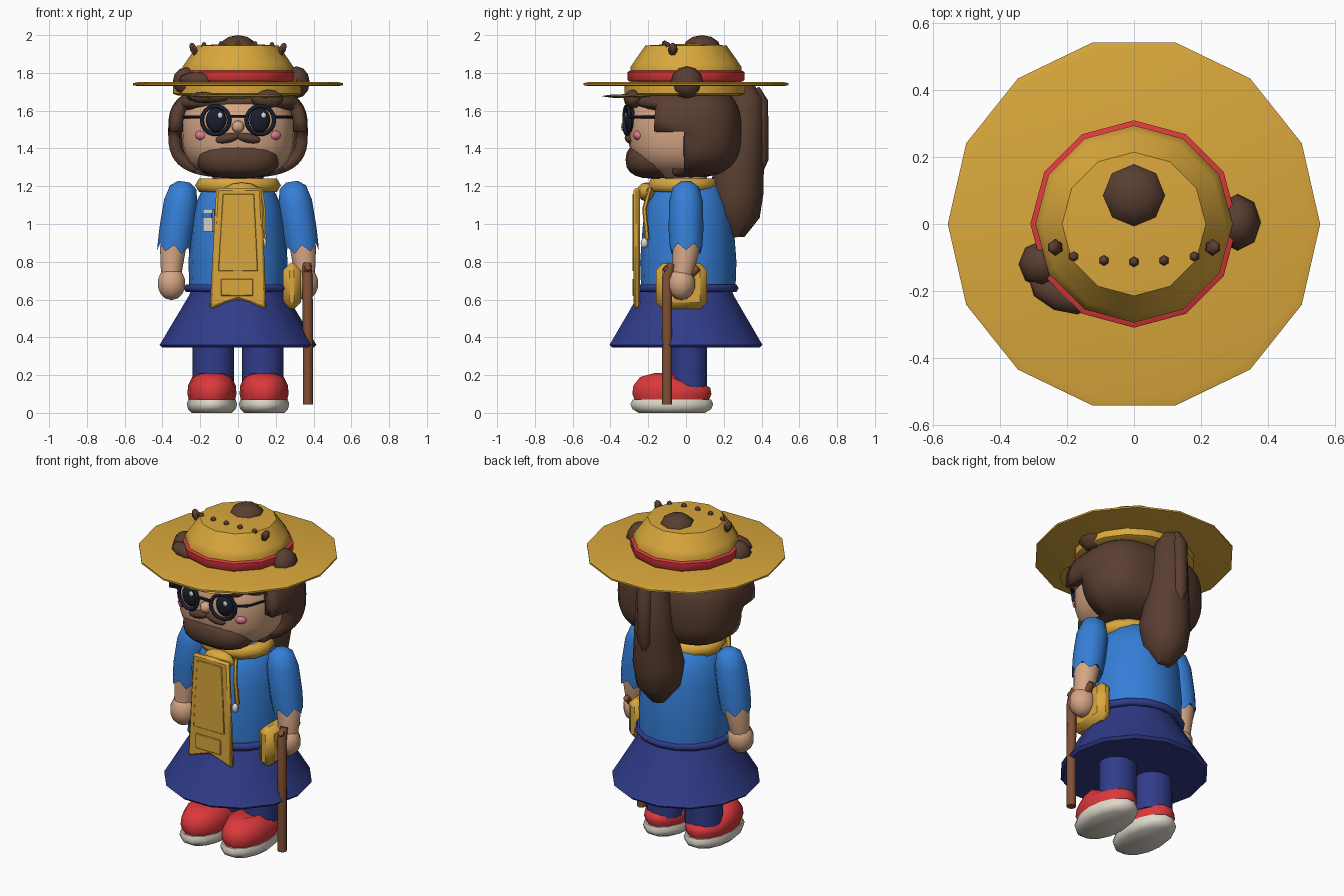
import bpy, bmesh, math
from math import sin, cos, pi, radians
from mathutils import Vector

cube = bpy.data.objects.get("Cube")
if cube:
    bpy.data.objects.remove(cube, do_unlink=True)


def material(name, rgb):
    m = bpy.data.materials.new(name)
    m.use_nodes = True
    m.diffuse_color = (*rgb, 1)
    m.node_tree.nodes["Principled BSDF"].inputs["Base Color"].default_value = (*rgb, 1)
    return m


GOLD = material("straw gold", (.70, .39, .045))
BROWN = material("hair brown", (.10, .048, .03))
RED = material("red", (.72, .04, .045))
SKIN = material("skin", (.66, .38, .23))
BLUE = material("shirt blue", (.035, .21, .68))
NAVY = material("navy", (.03, .045, .25))
WHITE = material("off white", (.74, .69, .60))
BLACK = material("dark ink", (.01, .013, .028))
PINK = material("cheek pink", (.75, .19, .26))
WOOD = material("wood", (.22, .08, .035))


def finish(name, bm, mat, loc=(0, 0, 0), rot=(0, 0, 0), angle=50):
    bmesh.ops.recalc_face_normals(bm, faces=bm.faces)
    me = bpy.data.meshes.new(name)
    bm.to_mesh(me)
    bm.free()
    ob = bpy.data.objects.new(name, me)
    bpy.context.collection.objects.link(ob)
    ob.location, ob.rotation_euler = loc, rot
    me.materials.append(mat)
    bpy.ops.object.select_all(action='DESELECT')
    ob.select_set(True)
    bpy.context.view_layer.objects.active = ob
    bpy.ops.object.shade_smooth_by_angle(angle=radians(angle))
    return ob


def rings_to_mesh(rings, bm):
    """Skin a list of vertex rings and cap both ends."""
    for a, b in zip(rings, rings[1:]):
        n = len(a)
        for i in range(n):
            bm.faces.new((a[i], a[(i + 1) % n], b[(i + 1) % n], b[i]))
    bm.faces.new(rings[0])
    bm.faces.new(rings[-1])


def lathe(name, profile, mat, n=12, sx=1, sy=1, loc=(0, 0, 0), rot=(0, 0, 0), zig=0, angle=50):
    """Turn (radius, height) pairs; zig makes the first ring a zigzag hem."""
    bm = bmesh.new()
    rings = []
    for k, (r, z) in enumerate(profile):
        rings.append([bm.verts.new((r * sx * cos(2 * pi * i / n), r * sy * sin(2 * pi * i / n),
                                    z + (zig * (i % 2) if k == 0 else 0))) for i in range(n)])
    rings_to_mesh(rings, bm)
    return finish(name, bm, mat, loc, rot, angle)


def ball(name, loc, size, mat, seg=12, rings=8, rot=(0, 0, 0), power=1):
    """Ellipsoid; a power below one makes it boxier."""
    bm = bmesh.new()
    bmesh.ops.create_uvsphere(bm, u_segments=seg, v_segments=rings, radius=1)
    for v in bm.verts:
        v.co = [math.copysign(abs(c) ** power, c) * s if abs(c) > 1e-5 else 0
                for c, s in zip(v.co, size)]
    return finish(name, bm, mat, loc, rot)


def tube(name, points, radii, mat, n=8):
    bm = bmesh.new()
    pts = [Vector(p) for p in points]
    rings = []
    for k, p in enumerate(pts):
        d = (pts[min(k + 1, len(pts) - 1)] - pts[max(k - 1, 0)]).normalized()
        side = d.cross(Vector((1, 0, 0)) if abs(d.x) < .8 else Vector((0, 0, 1))).normalized()
        up = d.cross(side)
        rings.append([bm.verts.new(p + radii[k] * (side * cos(2 * pi * i / n) + up * sin(2 * pi * i / n)))
                      for i in range(n)])
    rings_to_mesh(rings, bm)
    return finish(name, bm, mat)


def ring(name, loc, major, minor, mat, n=16, m=6, sy=1, rot=(0, 0, 0)):
    bpy.ops.mesh.primitive_torus_add(major_radius=major, minor_radius=minor, major_segments=n,
                                     minor_segments=m, location=loc, rotation=rot)
    ob = bpy.context.object
    ob.name, ob.scale.y = name, sy
    ob.data.materials.append(mat)
    bpy.ops.object.shade_smooth_by_angle(angle=radians(80))
    return ob


def slab(name, outline, depth, mat, loc=(0, 0, 0), rot=(0, 0, 0), bevel=0):
    """Extrude an x-z outline along y."""
    bm = bmesh.new()
    rings_to_mesh([[bm.verts.new((x, y, z)) for x, z in outline] for y in (-depth / 2, depth / 2)], bm)
    ob = finish(name, bm, mat, loc, rot, 20)
    if bevel:
        mod = ob.modifiers.new("bevel", 'BEVEL')
        mod.width, mod.segments = bevel, 1
    return ob


def rect(w, h):
    return [(-w / 2, -h / 2), (w / 2, -h / 2), (w / 2, h / 2), (-w / 2, h / 2)]


# Hat
lathe("hat_brim", [(.53, 1.73), (.557, 1.735), (.557, 1.745), (.53, 1.752)], GOLD, n=14, angle=30)
lathe("hat_crown", [(.29, 1.74), (.295, 1.83), (.275, 1.86), (.215, 1.945), (.09, 1.952)], GOLD)
lathe("hat_band", [(.30, 1.755), (.31, 1.765), (.31, 1.805), (.295, 1.812)], RED)
lathe("hat_lining", [(.32, 1.68), (.345, 1.69), (.345, 1.735)], GOLD, n=16, sy=.94)
ball("cap_visor", (0, -.26, 1.677), (.28, .19, .012), GOLD, seg=16, rings=4)
ball("hat_top_button", (0, .085, 1.93), (.10, .10, .07), BROWN, seg=8, rings=6)
for i in range(-2, 3):
    ball("hat_seed", (i * .09, -.113 + .004 * i * i, 1.95 - .002 * i * i), (.016, .016, .022), BROWN, 6, 4)

# Head, hair and beard
ball("head", (0, -.02, 1.49), (.30, .285, .25), SKIN, 24, 16, power=.75)
lathe("neck", [(.11, 1.18), (.11, 1.3)], SKIN)
hair = ball("hair", (0, -.01, 1.49), (.37, .305, .245), BROWN, 32, 24, power=.68)
bm = bmesh.new()
bm.from_mesh(hair.data)
front = []
for f in bm.faces:
    c = f.calc_center_median() + hair.location
    edge = -.16 if c.z > 1.53 else -.04 - max(0, c.z - 1.45) * 1.5
    if c.z < 1.645 and c.y < edge:
        front.append(f)
bmesh.ops.delete(bm, geom=front, context='FACES')
bm.to_mesh(hair.data)
bm.free()
shell = hair.modifiers.new("thickness", 'SOLIDIFY')
shell.thickness, shell.offset = .06, -1
ball("beard", (0, -.17, 1.34), (.22, .15, .10), BROWN, 16, 10, power=.8)
ball("fringe_bun", (.155, -.28, 1.662), (.09, .05, .05), BROWN, 10, 6)
ball("fringe_left", (-.16, -.265, 1.67), (.12, .05, .03), BROWN, 10, 6)
ball("bun_side", (.31, .005, 1.75), (.07, .085, .085), BROWN, 8, 6)
ball("bun_front", (-.275, -.12, 1.755), (.07, .07, .075), BROWN, 8, 6)
ball("bun_lock", (-.22, -.21, 1.765), (.10, .05, .04), BROWN, 8, 6, rot=(0, 0, -.4))
tube("ponytail", [(0, .31, 1.73), (0, .32, 1.67), (0, .30, 1.4), (0, .265, 1.17), (0, .265, 1.03), (0, .27, .93)],
     [.05, .09, .115, .145, .125, .04], BROWN, 12)
tube("loose_strand", [(0, .37, 1.72), (0, .39, 1.65), (0, .395, 1.34), (0, .395, 1.28)],
     [.02, .045, .042, .015], BROWN)

# Face centre
ball("nose", (0, -.31, 1.515), (.035, .035, .033), SKIN, 10, 6)
tube("glasses_bridge", [(-.04, -.325, 1.57), (.04, -.325, 1.57)], [.008] * 2, BLACK, 6)

# Clothing
lathe("shirt", [(.25, .66), (.255, .8), (.24, 1.0), (.222, 1.1), (.175, 1.2), (.10, 1.23)],
      BLUE, n=16, sx=1.03, loc=(0, .012, 0))
ring("collar", (0, -.015, 1.205), .185, .042, GOLD, 14, 6, sy=.85)
lathe("skirt", [(.40, .345), (.415, .36), (.26, .62), (.235, .68)], NAVY, n=14, angle=40)
ring("belt", (0, 0, .66), .265, .022, NAVY, 16, 6, sy=.97)

# Hanging scarf end with a pocket patch
slab("scarf_end", [(-.115, 1.19), (.125, 1.19), (.15, .55), (0, .60), (-.15, .55)], .035, GOLD,
     (0, -.26, 0), bevel=.012)
slab("scarf_panel", [(-.08, 1.16), (.085, 1.16), (.105, .75), (-.105, .75)], .008, GOLD, (0, -.279, 0), bevel=.003)
slab("scarf_patch", rect(.17, .09), .009, GOLD, (-.005, -.28, .665), bevel=.003)
ball("scarf_knot", (.02, -.21, 1.17), (.10, .05, .05), GOLD, 8, 6)
tube("cord", [(.12, -.19, 1.19), (.135, -.22, 1.08), (.14, -.205, .92)], [.012] * 3, GOLD, 6)
ball("cord_bead", (.135, -.22, .90), (.018, .02, .028), WHITE, 8, 6)
slab("badge", rect(.06, .12), .02, WHITE, (-.155, -.19, 1.02), (0, 0, -.6))
slab("badge_stripe", rect(.06, .025), .008, BLUE, (-.162, -.20, 1.045), (0, 0, -.6))

# Side pouch
slab("pouch", rect(.095, .24), .27, GOLD, (.285, -.025, .67), bevel=.035)

# Walking stick
tube("walking_stick", [(.37, -.10, .045), (.37, -.10, .4), (.368, -.10, .72), (.365, -.075, .79)],
     [.027, .027, .027, .022], WOOD)
tube("stick_handle", [(.37, -.115, .77), (.36, -.07, .73), (.355, .02, .73), (.36, .065, .77)],
     [.018, .025, .025, .018], WOOD)

# Paired parts
for s, side in ((1, "left"), (-1, "right")):
    ball("hat_horn_" + side, (s * .235, -.07, 1.925), (.022, .026, .038), BROWN, 6, 4, rot=(0, s * .4, 0))

    ball("eye_" + side, (s * .115, -.29, 1.55), (.056, .032, .066), BLACK, 14, 10)
    ball("eye_glint_" + side, (s * .115 + .02, -.318, 1.575), (.013, .006, .016), WHITE, 8, 6)
    ring("glasses_rim_" + side, (s * .118, -.312, 1.55), .075, .011, BLACK, 18, 6, rot=(pi / 2, 0, s * .2))
    tube("glasses_arm_" + side, [(s * .19, -.30, 1.567), (s * .25, -.25, 1.567), (s * .29, -.13, 1.567)],
         [.008] * 3, BLACK, 6)
    ball("cheek_" + side, (s * .19, -.25, 1.47), (.04, .03, .027), PINK, 10, 6)
    ball("moustache_" + side, (s * .055, -.295, 1.455), (.07, .03, .026), BROWN, 10, 6, rot=(0, s * .2, 0))

    lathe("sleeve_" + side, [(.087, -.32), (.092, -.2), (.09, -.05), (.07, .03), (.03, .06)], BLUE, n=12,
          loc=(s * .295, 0, 1.165), rot=(0, -s * .15, 0), zig=.04)
    tube("forearm_" + side, [(s * .325, 0, .95), (s * .345, 0, .87), (s * .355, -.02, .72)],
         [.07, .072, .055], SKIN, 10)
    ball("hand_" + side, (s * .352, -.025, .685), (.078, .075, .088), SKIN, 10, 7)

    lathe("leg_" + side, [(.10, .12), (.10, .37)], NAVY, n=14, sx=1.1, loc=(s * .13, .015, 0))
    lathe("sole_" + side, [(.8, 0), (.95, .02), (1, .045), (.95, .07)], WHITE, n=14, sx=.133, sy=.225,
          loc=(s * .138, -.075, 0))
    shoe = lathe("shoe_" + side, [(.93, .065), (1, .10), (.97, .145), (.8, .19), (.45, .21)], RED, n=14,
                 sx=.13, sy=.215, loc=(s * .138, -.075, 0))
    for v in shoe.data.vertices:
        if v.co.y > .03 and v.co.z > .12:
            v.co.z = .12 + (v.co.z - .12) * .5
